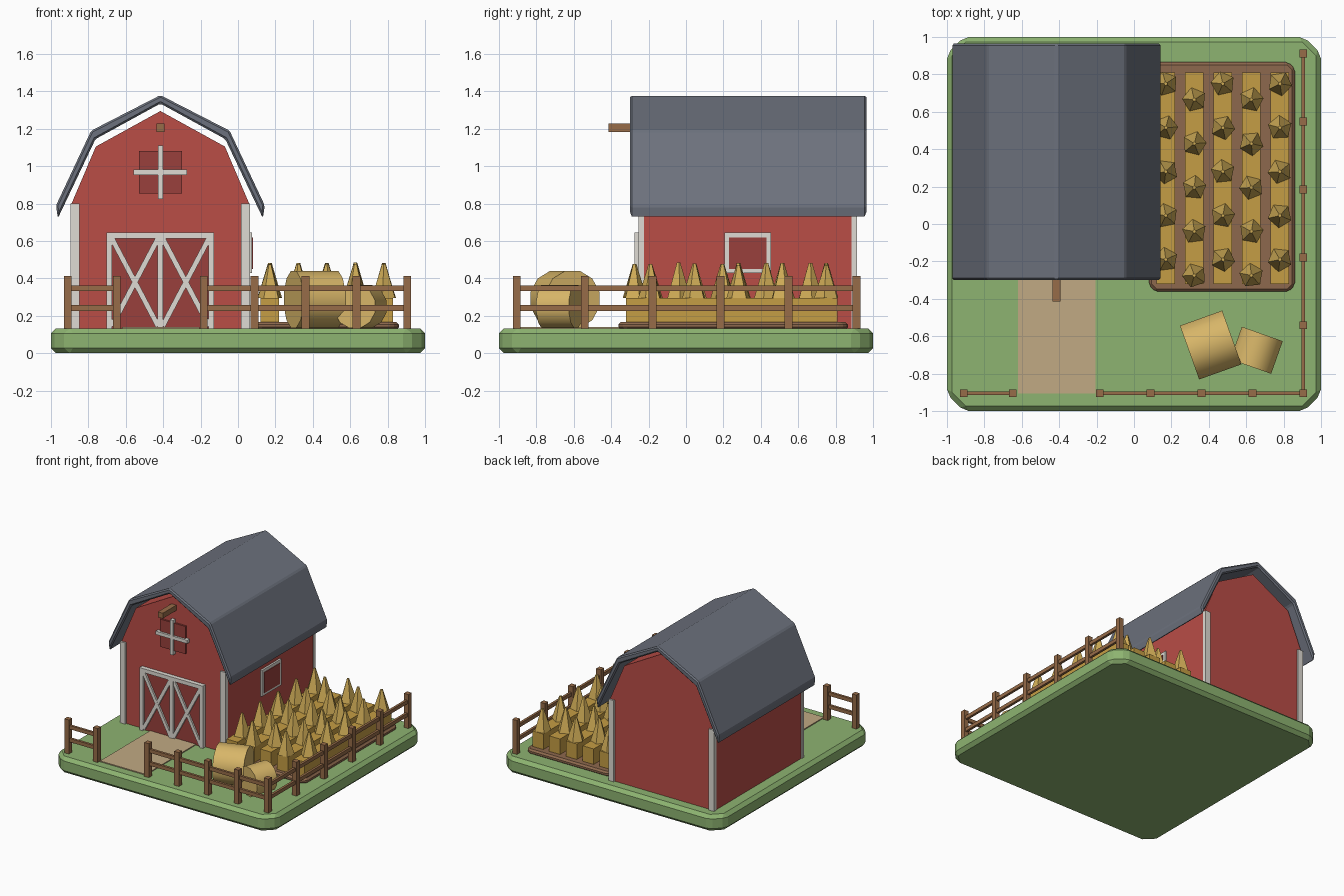
import bpy, bmesh, math, random
from mathutils import Matrix, Vector

if "Cube" in bpy.data.objects:
    bpy.data.objects.remove(bpy.data.objects["Cube"])

random.seed(4)
BX = -0.415          # barn centre line
Y0, Y1 = -0.24, 0.90  # barn front and back walls


def mat(name, r, g, b):
    m = bpy.data.materials.new(name)
    m.diffuse_color = (*[(c / 255) ** 2.2 for c in (r, g, b)], 1)
    m.use_nodes = True
    m.node_tree.nodes["Principled BSDF"].inputs["Base Color"].default_value = m.diffuse_color
    return m


GREEN = mat("grass", 140, 178, 112)
RED = mat("barn_red", 184, 78, 72)
DARK = mat("door_red", 152, 66, 62)
TRIM = mat("trim", 222, 218, 210)
ROOF = mat("roof_slate", 108, 113, 124)
WOOD = mat("wood", 150, 108, 74)
SOIL = mat("soil", 140, 104, 78)
PATH = mat("path_dirt", 192, 168, 130)
WHEAT = mat("wheat", 196, 156, 70)
EARS = mat("wheat_tips", 208, 172, 88)
HAY = mat("hay", 214, 180, 104)


def finish(name, bm, material, bevel=0):
    bmesh.ops.recalc_face_normals(bm, faces=bm.faces)
    me = bpy.data.meshes.new(name)
    bm.to_mesh(me)
    bm.free()
    me.materials.append(material)
    ob = bpy.data.objects.new(name, me)
    bpy.context.collection.objects.link(ob)
    if bevel:
        mod = ob.modifiers.new("bevel", 'BEVEL')
        mod.width, mod.segments, mod.limit_method = bevel, 1, 'ANGLE'
    return ob


def box(name, x, y, z, material, bevel=0):
    """Box given as (min, max) ranges."""
    bm = bmesh.new()
    c = [(a + b) / 2 for a, b in (x, y, z)]
    s = [b - a for a, b in (x, y, z)]
    bmesh.ops.create_cube(bm, size=1, matrix=Matrix.Translation(c) @ Matrix.Diagonal((*s, 1)))
    return finish(name, bm, material, bevel)


def prism(name, points, direction, material, bevel=0):
    bm = bmesh.new()
    f = bm.faces.new([bm.verts.new(p) for p in points])
    ext = bmesh.ops.extrude_face_region(bm, geom=[f], use_keep_orig=True)
    vs = [v for v in ext['geom'] if isinstance(v, bmesh.types.BMVert)]
    bmesh.ops.translate(bm, verts=vs, vec=direction)
    return finish(name, bm, material, bevel)


def slab(name, x0, x1, y0, y1, z0, z1, cut, material, bevel):
    """Plate with clipped corners."""
    pts = [(x0 + cut, y0), (x1 - cut, y0), (x1, y0 + cut), (x1, y1 - cut),
           (x1 - cut, y1), (x0 + cut, y1), (x0, y1 - cut), (x0, y0 + cut)]
    return prism(name, [(x, y, z0) for x, y in pts], (0, 0, z1 - z0), material, bevel)


def brace(name, a, b, y, width, depth, material):
    """Flat board in the front wall plane between two (x, z) points."""
    a, b = Vector((a[0], y, a[1])), Vector((b[0], y, b[1]))
    d = b - a
    rot = Matrix.Rotation(-math.atan2(d.z, d.x), 4, 'Y')
    bm = bmesh.new()
    bmesh.ops.create_cube(bm, size=1, matrix=Matrix.Translation((a + b) / 2) @ rot
                          @ Matrix.Diagonal((d.length, depth, width, 1)))
    return finish(name, bm, material)


def mirrored(half):
    """Half profile (ridge last) to full profile around the barn centre."""
    return [(BX - x, z) for x, z in half] + [(BX + x, z) for x, z in reversed(half) if x > 0]


# Ground and path
slab("ground", -1, 1, -1, 1, 0, 0.133, 0.09, GREEN, 0.027)
box("path", (-0.62, -0.205), (-0.905, Y0), (0.12, 0.141), PATH)

# Barn body
wall = mirrored([(0.475, 0.13), (0.475, 0.80), (0.345, 1.105), (0, 1.295)])
prism("barn_walls", [(x, Y0, z) for x, z in wall], (0, Y1 - Y0, 0), RED)

# Gambrel roof shell
outer = mirrored([(0.558, 0.79), (0.37, 1.19), (0, 1.38)])
inner = mirrored([(0.548, 0.722), (0.347, 1.145), (0, 1.335)])
prism("roof", [(x, -0.30, z) for x, z in outer + inner[::-1]], (0, 1.265, 0), ROOF, 0.01)

# Corner boards
for sx in (-1, 1):
    for y in (Y0, Y1):
        xs = sorted((BX + sx * 0.432, BX + sx * 0.48))
        box("corner_board", xs, (y - 0.015, y + 0.015), (0.13, 0.80), TRIM)

# Double door with crossed braces
box("barn_door", (BX - 0.275, BX + 0.275), (-0.255, -0.23), (0.13, 0.63), DARK)
for x in (-0.273, 0, 0.273):
    box("door_post", (BX + x - 0.015, BX + x + 0.015), (-0.275, -0.24), (0.13, 0.645), TRIM)
box("door_header", (BX - 0.288, BX + 0.288), (-0.275, -0.24), (0.613, 0.645), TRIM)
for s in (-1, 1):
    a, b = BX + s * 0.012, BX + s * 0.26
    brace("door_brace", (a, 0.145), (b, 0.615), -0.260, 0.028, 0.02, TRIM)
    brace("door_brace", (a, 0.615), (b, 0.145), -0.259, 0.028, 0.02, TRIM)

# Loft hatch and hoist beam
box("loft_hatch", (BX - 0.115, BX + 0.115), (-0.255, -0.23), (0.855, 1.082), DARK)
box("hatch_upright", (BX - 0.014, BX + 0.014), (-0.272, -0.24), (0.825, 1.11), TRIM)
box("hatch_crossbar", (BX - 0.143, BX + 0.143), (-0.272, -0.24), (0.954, 0.982), TRIM)
box("hoist_beam", (BX - 0.022, BX + 0.022), (-0.415, -0.20), (1.183, 1.227), WOOD)

# Side window
box("side_window", (0.05, 0.079), (0.23, 0.43), (0.45, 0.62), DARK)
for y in (0.205, 0.43):
    box("window_side_trim", (0.05, 0.075), (y, y + 0.025), (0.43, 0.645), TRIM)
for z in (0.43, 0.62):
    box("window_rail_trim", (0.05, 0.075), (0.205, 0.455), (z, z + 0.025), TRIM)

# Crop field: soil bed, strips and five-sided tips
slab("soil_bed", 0.08, 0.86, -0.362, 0.865, 0.125, 0.168, 0.035, SOIL, 0.014)
for i in range(5):
    x = 0.17 + i * 0.1525
    box("wheat_row", (x - 0.05, x + 0.05), (-0.32, 0.81), (0.15, 0.295), WHEAT)
    for j in range(5):
        y = (-0.275 if i % 2 else -0.19) + j * 0.235
        h = random.uniform(0.175, 0.19)
        bm = bmesh.new()
        bmesh.ops.create_cone(bm, cap_ends=True, segments=5, radius1=0.066, radius2=0.01, depth=h,
                              matrix=Matrix.Translation((x, y, 0.295 + h / 2))
                              @ Matrix.Rotation(random.uniform(0, 1.25), 4, 'Z'))
        finish("wheat_tip", bm, EARS)

# Round hay bales
for name, x, y, r, length, angle in (("large_hay_bale", 0.41, -0.647, 0.158, 0.24, 19.7),
                                     ("small_hay_bale", 0.655, -0.675, 0.12, 0.185, 70.5)):
    bm = bmesh.new()
    bmesh.ops.create_cone(bm, cap_ends=True, segments=12, radius1=r, radius2=r, depth=length,
                          matrix=Matrix.Translation((x, y, 0.13 + r))
                          @ Matrix.Rotation(math.radians(angle), 4, 'Z')
                          @ Matrix.Rotation(math.pi / 2, 4, 'Y')
                          @ Matrix.Rotation(math.radians(15), 4, 'Z'))
    ob = finish(name, bm, HAY)
    bpy.ops.object.select_all(action='DESELECT')
    ob.select_set(True)
    bpy.context.view_layer.objects.active = ob
    bpy.ops.object.shade_smooth_by_angle(angle=math.radians(40))


# Fences: evenly spaced posts with two rails
def fence(a, b, bays):
    a, b = Vector(a), Vector(b)
    for k in range(bays + 1):
        p = a.lerp(b, k / bays)
        box("fence_post", (p.x - 0.021, p.x + 0.021), (p.y - 0.021, p.y + 0.021), (0.12, 0.412), WOOD)
    wx, wy = (0.0, 0.01) if a.y == b.y else (0.01, 0.0)
    for z in (0.242, 0.348):
        box("fence_rail", (a.x - wx, b.x + wx), (a.y - wy, b.y + wy), (z - 0.015, z + 0.015), WOOD)


fence((-0.91, -0.905), (-0.648, -0.905), 1)
fence((-0.183, -0.905), (0.905, -0.905), 4)
fence((0.905, -0.905), (0.905, 0.912), 5)
